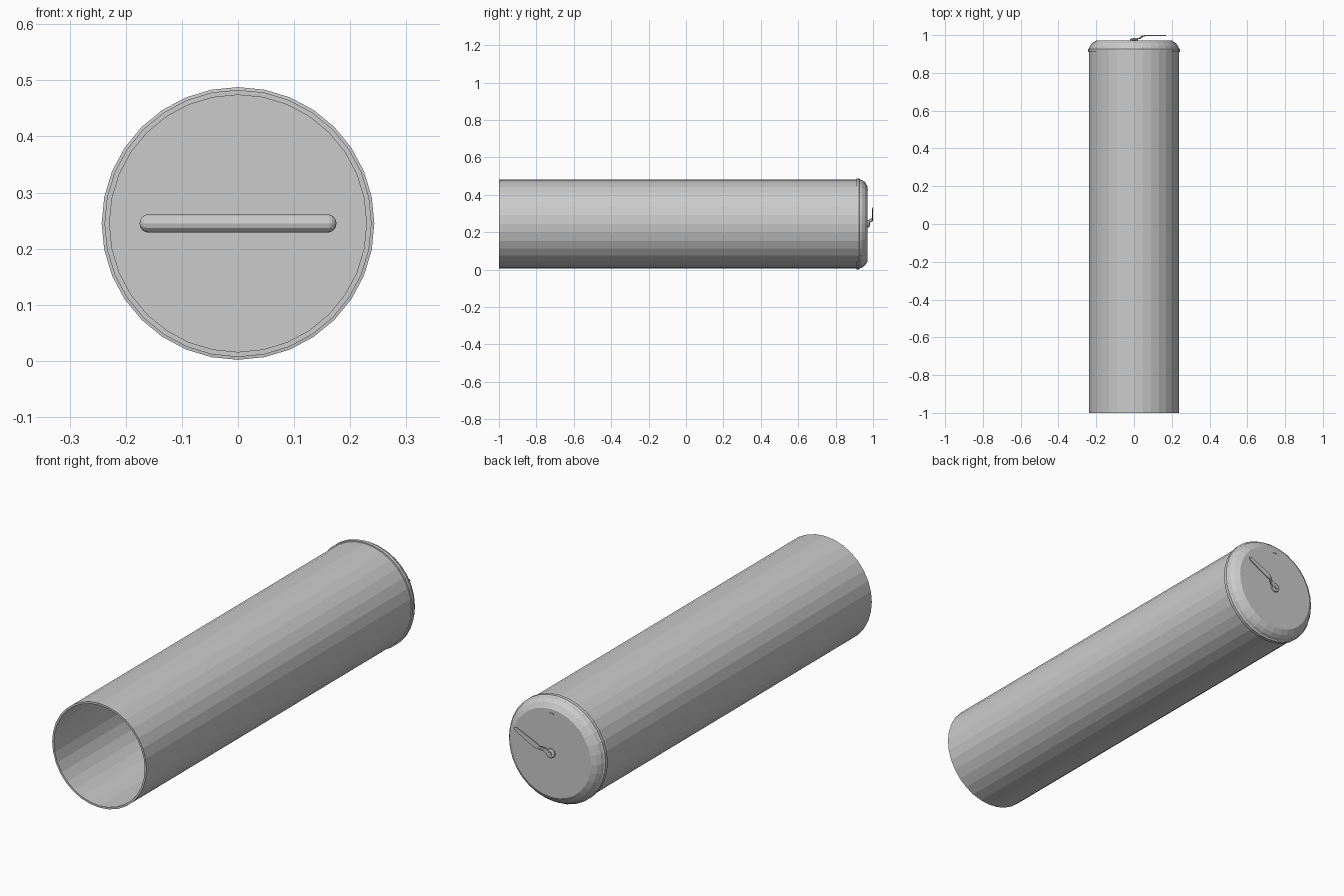
import bpy, bmesh
from math import pi, cos, sin, radians
from mathutils import Matrix, Vector

if "Cube" in bpy.data.objects:
    bpy.data.objects.remove(bpy.data.objects["Cube"])

CZ = 0.245      # height of the tube axis
SIDES = 32


def finish(bm, name):
    bmesh.ops.recalc_face_normals(bm, faces=bm.faces)
    me = bpy.data.meshes.new(name)
    bm.to_mesh(me)
    bm.free()
    ob = bpy.data.objects.new(name, me)
    bpy.context.collection.objects.link(ob)
    return ob


def lathe(name, profile, sides=SIDES, closed=False):
    """Revolve (radius, y) points around the tube axis; ends are capped unless closed."""
    bm = bmesh.new()
    rings = [[bm.verts.new((r * sin(2 * pi * i / sides), y, CZ + r * cos(2 * pi * i / sides)))
              for i in range(sides)] for r, y in profile]
    pairs = list(zip(rings, rings[1:]))
    if closed:
        pairs.append((rings[-1], rings[0]))
    for a, b in pairs:
        for i in range(sides):
            j = (i + 1) % sides
            bm.faces.new((a[i], a[j], b[j], b[i]))
    if not closed:
        bm.faces.new(rings[0])
        bm.faces.new(rings[-1])
    return finish(bm, name)


# open-ended tube with a thin wall
lathe("tube_body", [(0.238, -1), (0.238, 0.93), (0.229, 0.93), (0.229, -1)], closed=True)

# lid with a raised rim and a rounded shoulder
lathe("lid", [(0.236, 0.91), (0.243, 0.911), (0.243, 0.926), (0.237, 0.931),
              (0.234, 0.942), (0.222, 0.957), (0.20, 0.971)])

# locking bar on the inside of the lid: a capsule along x
bm = bmesh.new()
bmesh.ops.create_uvsphere(bm, u_segments=12, v_segments=9, radius=0.0165)
bmesh.ops.rotate(bm, verts=bm.verts, cent=(0, 0, 0), matrix=Matrix.Rotation(pi / 2, 3, 'Y'))
for v in bm.verts:
    v.co += Vector((0.159 if v.co.x > 0 else -0.159, 0.898, CZ))
finish(bm, "locking_bar")

# lever pivot on the outside of the lid
lathe("lever_pivot", [(0.021, 0.968), (0.021, 0.978), (0.014, 0.981)], sides=16)
lathe("pivot_pin", [(0.009, 0.978), (0.009, 0.985)], sides=12)

# cranked lever: (distance along, y, half width), swept with a constant thickness
bm = bmesh.new()
stations = [(0.0, 0.977, 0.010), (0.03, 0.979, 0.009), (0.052, 0.993, 0.009),
            (0.07, 0.995, 0.013), (0.175, 0.995, 0.009), (0.188, 0.995, 0.004)]
rings = [[bm.verts.new((d, y + t, s * w)) for s, t in ((-1, 0), (1, 0), (1, 0.005), (-1, 0.005))]
         for d, y, w in stations]
for a, b in zip(rings, rings[1:]):
    for i in range(4):
        j = (i + 1) % 4
        bm.faces.new((a[i], a[j], b[j], b[i]))
bm.faces.new(rings[0])
bm.faces.new(rings[-1])
lever = finish(bm, "lever")
lever.rotation_euler = (0, -radians(26), 0)
lever.location = (0, 0, CZ)

# small stop tab near the top of the lid
bm = bmesh.new()
bmesh.ops.create_cube(bm, size=1, matrix=Matrix.Translation((0, 0.971, CZ + 0.18))
                      @ Matrix.Diagonal((0.022, 0.006, 0.006, 1)))
finish(bm, "stop_tab")
